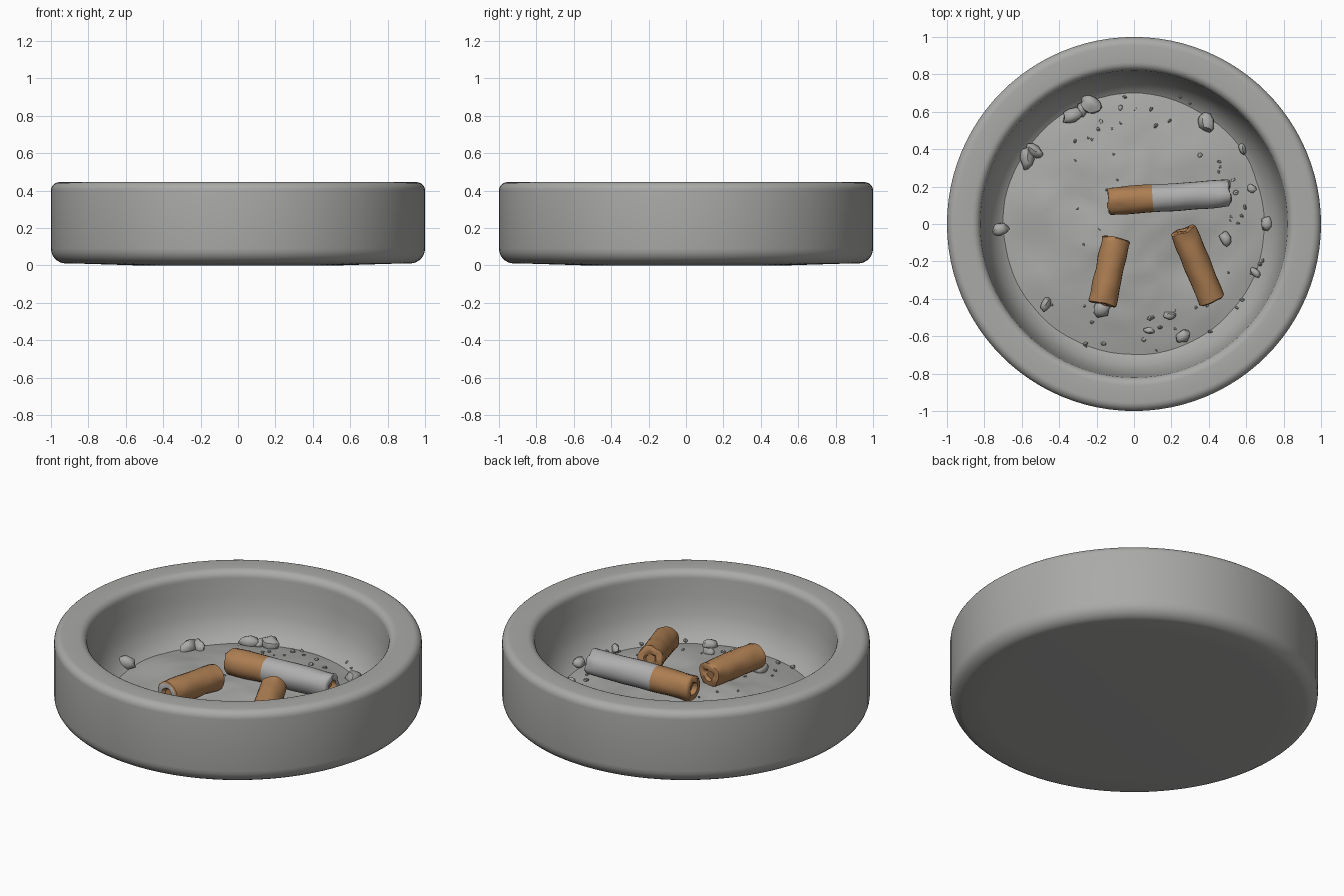
import bpy, bmesh, math, random
from mathutils import Vector, noise

random.seed(4)
cube = bpy.data.objects.get("Cube")
if cube:
    bpy.data.objects.remove(cube)


def material(name, rgb):
    m = bpy.data.materials.new(name)
    m.use_nodes = True
    m.diffuse_color = (*rgb, 1)
    m.node_tree.nodes["Principled BSDF"].inputs["Base Color"].default_value = (*rgb, 1)
    return m


stone = material("stone grey", (0.40, 0.40, 0.39))
paper = material("paper grey", (0.43, 0.43, 0.43))
cork = material("cork brown", (0.42, 0.21, 0.085))


def finish(name, bm, mats, angle=40):
    bmesh.ops.recalc_face_normals(bm, faces=bm.faces)
    mesh = bpy.data.meshes.new(name)
    bm.to_mesh(mesh)
    bm.free()
    ob = bpy.data.objects.new(name, mesh)
    bpy.context.collection.objects.link(ob)
    for m in mats:
        mesh.materials.append(m)
    bpy.ops.object.select_all(action='DESELECT')
    ob.select_set(True)
    bpy.context.view_layer.objects.active = ob
    bpy.ops.object.shade_smooth_by_angle(angle=math.radians(angle))
    return ob


def lathe(bm, rings, sides, place):
    """Skin rings of points given by place(ring, angle); cap both ends."""
    loops = [[bm.verts.new(place(r, math.tau * i / sides)) for i in range(sides)]
             for r in rings]
    for k in range(len(loops) - 1):
        a, b = loops[k], loops[k + 1]
        for i in range(sides):
            j = (i + 1) % sides
            f = bm.faces.new((a[i], a[j], b[j], b[i]))
            f.material_index = rings[k][2] if len(rings[k]) > 2 else 0
    for loop, ring in ((loops[0], rings[0]), (loops[-1], rings[-1])):
        f = bm.faces.new(loop)
        f.material_index = ring[2] if len(ring) > 2 else 0


def arc(cx, cz, rad, start, end, n=6):
    return [(cx + rad * math.cos(math.radians(start + (end - start) * i / n)),
             cz + rad * math.sin(math.radians(start + (end - start) * i / n)))
            for i in range(n + 1)]


# Thick round bowl with soft outer corners and a sloping inner wall
profile = [(0.55, 0.0), (0.80, 0.008)]
profile += arc(0.92, 0.09, 0.08, -80, 0) + arc(0.955, 0.40, 0.045, 0, 90)
profile += [(0.90, 0.445)] + arc(0.865, 0.40, 0.045, 90, 180)
profile += [(0.81, 0.30), (0.79, 0.20), (0.755, 0.12), (0.70, 0.065), (0.62, 0.03)]
bm = bmesh.new()
lathe(bm, profile, 96, lambda p, a: (p[0] * math.cos(a), p[0] * math.sin(a), p[1]))
finish("bowl", bm, [stone])


# Uneven bed of ash, heaped in the middle with a hollow under one butt
def ash_height(x, y):
    r = math.hypot(x, y)
    heap = max(0, 1 - (r / 0.74) ** 2)
    hollow = 0.05 * math.exp(-((x - 0.32) ** 2 + (y + 0.2) ** 2) / 0.035)
    rough = noise.noise(Vector((x * 4, y * 4, 1))) * 0.018
    fine = noise.noise(Vector((x * 11, y * 11, 5))) * 0.006
    return 0.055 + 0.085 * heap - hollow * heap + (rough + fine) * min(1, heap * 3)


bm = bmesh.new()
ash_rings = [(0.74 * (1 - k / 24) + 0.005,) for k in range(25)]
lathe(bm, ash_rings, 72, lambda p, a: (
    p[0] * math.cos(a), p[0] * math.sin(a),
    ash_height(p[0] * math.cos(a), p[0] * math.sin(a))))
finish("ash_bed", bm, [stone], 60)


# Crumpled butts: hollow ends, filter part brown up to the given fraction
def butt(name, start, end, radius, filter_part, seed):
    start, end = Vector(start), Vector(end)
    axis = end - start
    turn = axis.to_track_quat('Z', 'Y')
    steps = 14
    rings = [(0.04, 0.35, 0), (0.0, 0.5, 0), (0.0, 0.88, 0)]
    for k in range(steps + 1):
        t = 0.015 + 0.97 * k / steps
        rings.append((t, 1.0, 0 if t < filter_part - 0.01 else 1))
    rings += [(1.0, 0.88, 1), (1.0, 0.5, 0), (0.96, 0.35, 0)]

    def place(p, a):
        t, size, _ = p
        n = noise.noise(Vector((math.cos(a) * 1.3, math.sin(a) * 1.3, t * 5 + seed)))
        ends = abs(2 * t - 1) ** 6
        rad = radius * size * (1 + n * (0.06 + 0.16 * ends))
        skew = n * 0.03 * ends
        local = Vector((rad * math.cos(a), rad * math.sin(a), 0))
        return start + axis * (t + skew) + turn @ local

    bm = bmesh.new()
    lathe(bm, rings, 24, place)
    finish(name, bm, [cork, paper], 50)


butt("long_butt", (-0.135, 0.12, 0.205), (0.515, 0.165, 0.21), 0.075, 0.35, 3)
butt("left_filter", (-0.095, -0.075, 0.20), (-0.17, -0.43, 0.205), 0.075, 2, 11)
butt("right_filter", (0.26, -0.03, 0.215), (0.42, -0.41, 0.15), 0.072, 2, 23)


# Ash lumps and crumbs: squashed, roughened balls
def lump(bm, x, y, size, detail):
    made = bmesh.ops.create_icosphere(bm, subdivisions=detail, radius=1)["verts"]
    spin = random.uniform(0, math.tau)
    stretch = random.uniform(0.55, 0.85)
    c, s = math.cos(spin), math.sin(spin)
    r = math.hypot(x, y)
    base = ash_height(x, y) + max(0, r - 0.68) * 0.5
    for v in made:
        p = v.co * (1 + 0.35 * noise.noise(v.co * 1.5 + Vector((x * 9, y * 9, 0))))
        px, py = p.x * size, p.y * size * stretch
        v.co = (x + px * c - py * s, y + px * s + py * c,
                base + size * 0.3 + p.z * size * 0.7)


lumps = [(-0.57, 0.35, 0.06), (-0.53, 0.39, 0.05), (-0.33, 0.58, 0.055),
         (-0.23, 0.64, 0.06), (-0.28, 0.61, 0.04), (-0.72, -0.03, 0.055),
         (-0.47, -0.43, 0.042), (-0.17, -0.45, 0.055), (0.39, 0.54, 0.055),
         (0.58, 0.40, 0.03), (0.49, -0.08, 0.04), (0.71, 0.0, 0.04),
         (0.65, -0.26, 0.034), (0.26, -0.60, 0.042), (0.19, -0.49, 0.035),
         (0.08, -0.57, 0.03), (0.63, 0.19, 0.025)]
bm = bmesh.new()
for x, y, size in lumps:
    lump(bm, x, y, size, 2)
finish("ash_lumps", bm, [stone], 50)

bm = bmesh.new()
for _ in range(50):
    a, r = random.uniform(-2.0, 2.2), random.uniform(0.5, 0.73)
    lump(bm, r * math.cos(a), r * math.sin(a), random.uniform(0.007, 0.018), 1)
for _ in range(12):
    lump(bm, random.uniform(-0.45, 0.0), random.uniform(-0.45, 0.4), 0.009, 1)
finish("ash_crumbs", bm, [stone], 30)
